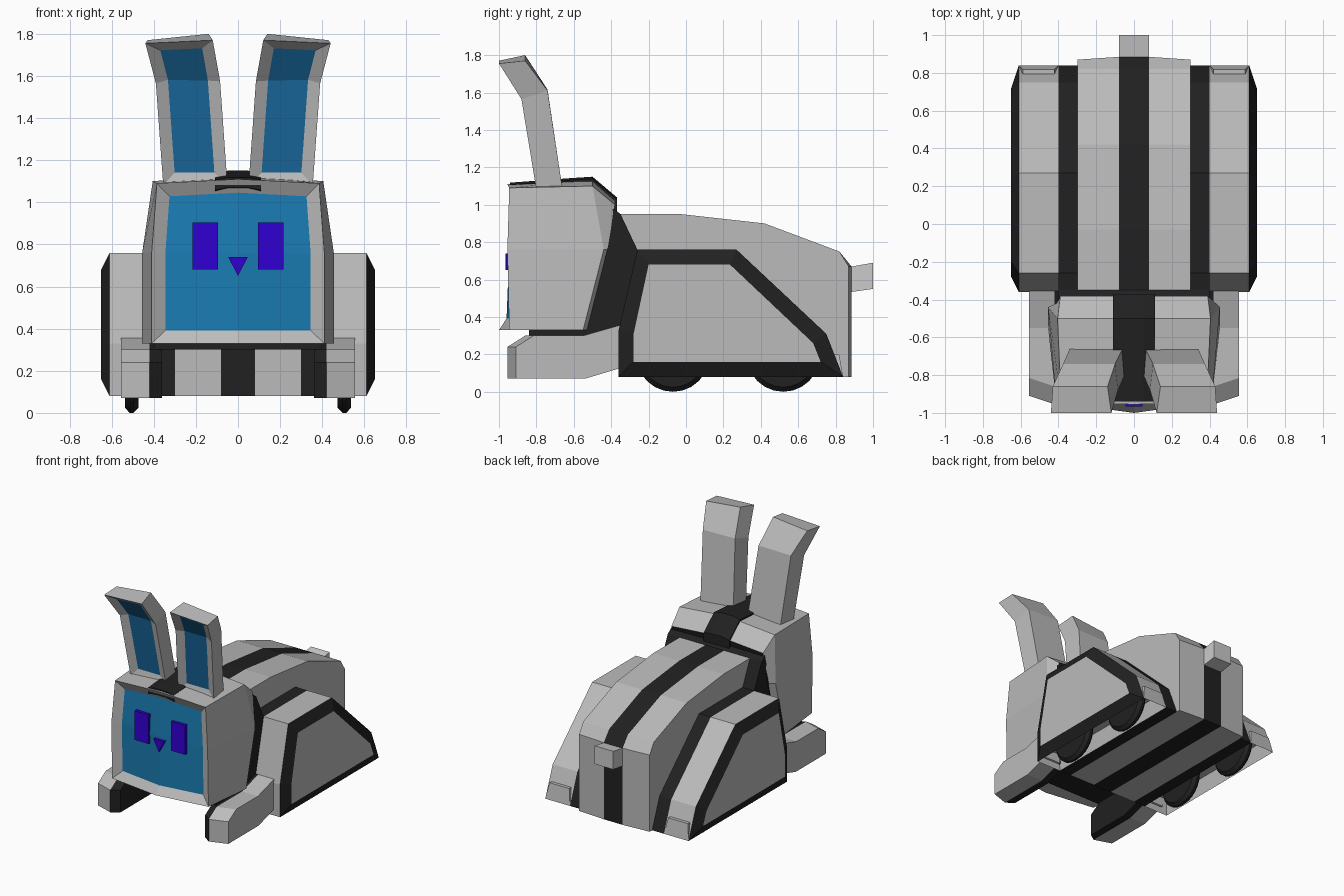
import bpy, bmesh
from math import radians
from mathutils import Matrix

if "Cube" in bpy.data.objects:
    bpy.data.objects.remove(bpy.data.objects["Cube"])


def material(name, rgb):
    m = bpy.data.materials.new(name)
    m.diffuse_color = (*rgb, 1)
    m.use_nodes = True
    m.node_tree.nodes["Principled BSDF"].inputs["Base Color"].default_value = m.diffuse_color
    return m


GREY = material("grey", (0.5, 0.5, 0.5))
BLACK = material("black", (0.015, 0.015, 0.015))
BLUE = material("screen_blue", (0.01, 0.2, 0.45))
EAR_BLUE = material("ear_blue", (0.01, 0.15, 0.36))
VIOLET = material("violet", (0.03, 0.0, 0.65))
LIGHT = material("light_grey", (0.7, 0.7, 0.7))
MATS = [GREY, BLACK, BLUE, EAR_BLUE, VIOLET, LIGHT]
G, K, B, E, V, L = range(6)


def finish(name, bm, mirror=False):
    bmesh.ops.recalc_face_normals(bm, faces=bm.faces)
    me = bpy.data.meshes.new(name)
    bm.to_mesh(me)
    bm.free()
    for m in MATS:
        me.materials.append(m)
    ob = bpy.data.objects.new(name, me)
    bpy.context.collection.objects.link(ob)
    if mirror:
        ob.modifiers.new("mirror", 'MIRROR').use_mirror_merge = False
    return ob


def loft(rings, strips, caps):
    """Join rings of 3D points; one material per strip, None leaves a cap open."""
    bm = bmesh.new()
    vs = [[bm.verts.new(p) for p in r] for r in rings]
    n = len(rings[0])
    for a, b, mat in zip(vs, vs[1:], strips):
        for i in range(n):
            j = (i + 1) % n
            bm.faces.new((a[i], a[j], b[j], b[i])).material_index = mat
    for ring, mat in ((vs[0], caps[0]), (vs[-1], caps[1])):
        if mat is not None:
            bm.faces.new(ring).material_index = mat
    bmesh.ops.recalc_face_normals(bm, faces=bm.faces)
    return bm, vs


def at_x(x, profile):
    return [(x, y, z) for y, z in profile]


# Body with dark centre stripe
body = [(-0.36, 0.08), (-0.36, 0.95), (-0.03, 0.95), (0.42, 0.90),
        (0.82, 0.75), (0.885, 0.67), (0.885, 0.08)]
body_side = [(min(y, 0.87), z) for y, z in body]
bm, _ = loft([at_x(-0.3, body_side), at_x(-0.08, body), at_x(0.08, body), at_x(0.3, body_side)],
             [G, K, G], (G, G))
finish("body", bm)

# Neck between head and body
neck = [(-0.84, 0.30), (-0.84, 0.34), (-0.55, 0.34), (-0.39, 0.98), (-0.35, 0.95),
        (-0.26, 0.76), (-0.35, 0.30)]
bm, _ = loft([at_x(-0.4, neck), at_x(0.4, neck)], [K], (K, K))
bm.transform(Matrix.Identity(4))
finish("neck", bm)

# Haunches with dark inner strip and outer bevel, recessed underneath
rim = [(-0.36, 0.08), (-0.36, 0.33), (-0.26, 0.76), (0.27, 0.76), (0.75, 0.31), (0.84, 0.08)]
panel = [(-0.28, 0.16), (-0.28, 0.31), (-0.20, 0.68), (0.235, 0.68), (0.68, 0.26), (0.72, 0.16)]
bm, _ = loft([at_x(0.3, rim), at_x(0.4, rim), at_x(0.61, rim), at_x(0.65, panel)],
             [K, G, K], (K, G))
under = [f for f in bm.faces if f.normal.z < -0.9 and f.material_index == G]
bmesh.ops.inset_region(bm, faces=under, thickness=0.03)
for v in under[0].verts:
    v.co.z += 0.12
finish("haunch", bm, True)

# Wheels with bevelled treads
for label, y in (("front_wheel", -0.07), ("rear_wheel", 0.52)):
    bm = bmesh.new()
    bmesh.ops.create_cone(bm, cap_ends=True, segments=24, radius1=0.196, radius2=0.196, depth=0.065,
                          matrix=Matrix.Translation((0.505, y, 0.196)) @ Matrix.Rotation(radians(90), 4, 'Y'))
    edges = [e for e in bm.edges if any(len(f.verts) > 4 for f in e.link_faces)]
    bmesh.ops.bevel(bm, geom=edges, offset=0.024, segments=1, affect='EDGES')
    for f in bm.faces:
        f.material_index = K
    finish(label, bm, True)

# Front legs with dark inner chamfer
leg = [(-0.955, 0.07), (-0.955, 0.24), (-0.86, 0.30), (-0.55, 0.30), (-0.34, 0.36),
       (-0.34, 0.13), (-0.54, 0.07)]


def leg_ring(x, front):
    return at_x(x, [(y + front if y < -0.8 else y, z) for y, z in leg])


bm, _ = loft([leg_ring(0.36, 0.04), leg_ring(0.42, 0), leg_ring(0.555, 0.045)], [K, G], (K, G))
finish("front_leg", bm, True)


# Head with recessed face screen
def head_ring(bottom, b, m, t, top):
    def flip(p):
        return (-p[0], p[1], p[2])
    return [bottom, b, m, t, top, flip(t), flip(m), flip(b)]


front = head_ring((0, -1.0, 0.33), (0.41, -0.945, 0.33), (0.41, -0.955, 0.76),
                  (0.385, -0.945, 1.09), (0, -0.955, 1.11))
crown = head_ring((0, -0.55, 0.33), (0.455, -0.55, 0.33), (0.455, -0.44, 0.76),
                  (0.405, -0.50, 1.10), (0, -0.50, 1.135))
back = head_ring((0, -0.53, 0.33), (0.40, -0.53, 0.33), (0.41, -0.42, 0.76),
                 (0.39, -0.38, 1.00), (0, -0.38, 1.03))
bm, vs = loft([front, crown, back], [G, G], (None, K))
r = vs[0]
c = bm.verts.new((0, -0.985, 0.76))
screen = [bm.faces.new((c, r[i], r[j], r[k])) for i, j, k in
          ((0, 1, 2), (2, 3, 4), (4, 5, 6), (6, 7, 0))]
bmesh.ops.recalc_face_normals(bm, faces=bm.faces)
bmesh.ops.inset_region(bm, faces=screen, thickness=0.062, depth=-0.04, use_even_offset=True)
for f in screen:
    f.material_index = B
finish("head", bm)

# Dark stripe over the head
crest = [(-0.94, 1.07), (-0.94, 1.118), (-0.62, 1.142), (-0.50, 1.15), (-0.37, 1.04), (-0.37, 0.9)]
low = [(y, z - 0.012) for y, z in crest]
bm, _ = loft([at_x(-0.11, low), at_x(-0.05, crest), at_x(0.05, crest), at_x(0.11, low)],
             [K, K, K], (K, K))
finish("head_stripe", bm)

# Bent ears with recessed blue fronts: front pair, then back pair
ear = [[(0.05, -0.80, 1.08), (0.355, -0.80, 1.08), (0.34, -0.66, 1.08), (0.06, -0.66, 1.08)],
       [(0.085, -0.88, 1.575), (0.39, -0.88, 1.565), (0.375, -0.74, 1.61), (0.10, -0.74, 1.615)],
       [(0.12, -1.0, 1.77), (0.44, -1.0, 1.755), (0.43, -0.86, 1.77), (0.14, -0.86, 1.80)]]
bm, vs = loft(ear, [G, G], (G, G))
fronts = [f for f in bm.faces if all(v in {a for q in vs for a in q[:2]} for v in f.verts)]
bmesh.ops.inset_region(bm, faces=fronts, thickness=0.058, depth=-0.025, use_even_offset=True)
for f in fronts:
    f.material_index = E
finish("ear", bm, True)

# Eyes and nose on the screen
eye = [(0.095, 0.68), (0.215, 0.68), (0.215, 0.905), (0.095, 0.905)]
nose = [(0, 0.65), (0.046, 0.74), (-0.046, 0.74)]
for label, shape, y in (("eye", eye, -0.95), ("nose", nose, -0.965)):
    bm, _ = loft([[(x, y, z) for x, z in shape], [(x, -0.90, z) for x, z in shape]], [V], (V, V))
    finish(label, bm, label == "eye")

# Tail block
tail = [(0.86, 0.53), (0.86, 0.665), (1.0, 0.69), (1.0, 0.55)]
bm, _ = loft([at_x(-0.08, tail), at_x(0.08, tail)], [L], (L, L))
finish("tail", bm)
